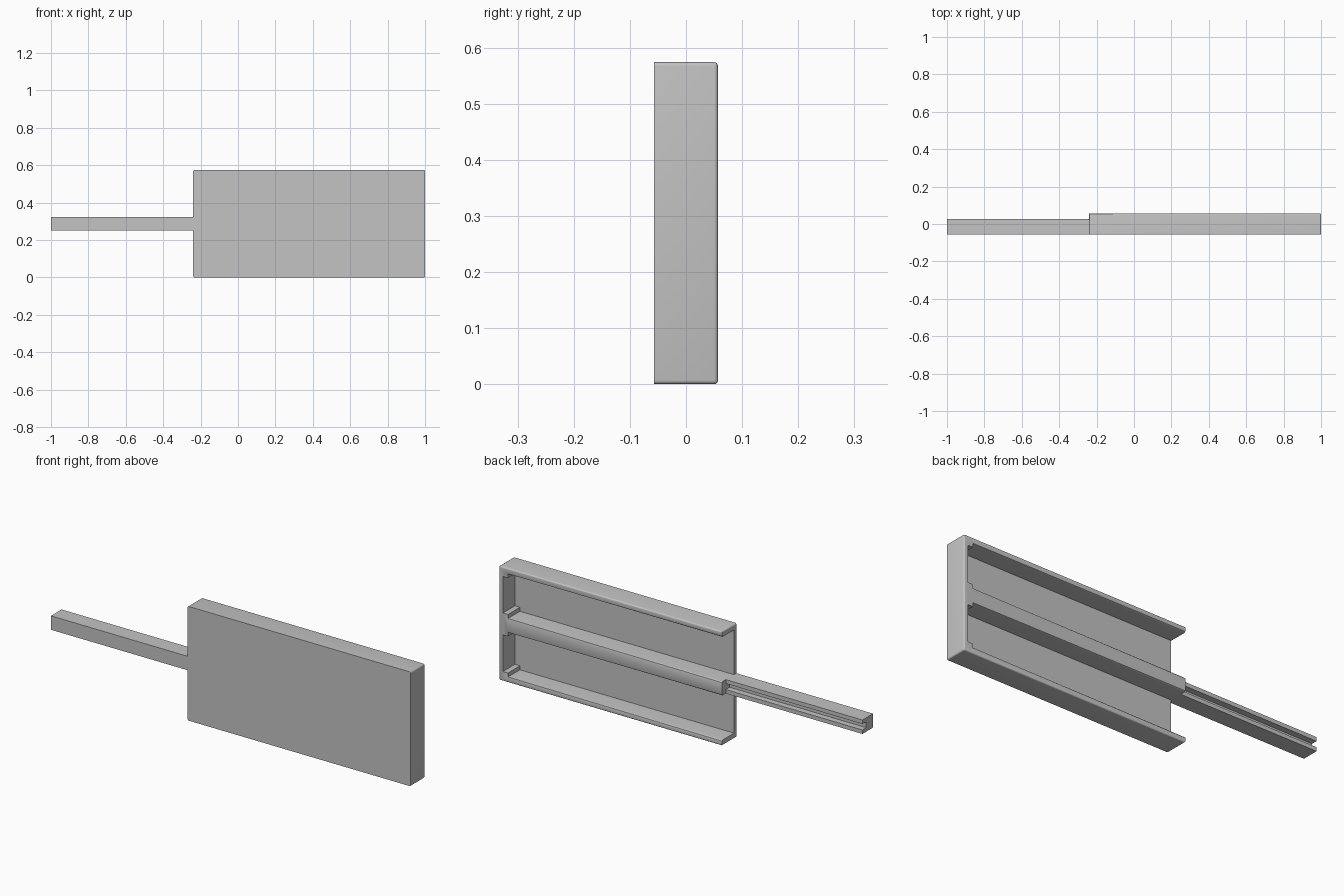
import bpy, bmesh, math

if "Cube" in bpy.data.objects:
    bpy.data.objects.remove(bpy.data.objects["Cube"], do_unlink=True)

LEFT_END, RIGHT_END, STEP = 1.0, -1.0, -0.24
HEIGHT, MID = 0.574, 0.287
FRONT, BACK, FLOOR = -0.057, 0.057, -0.038
TONGUE_BACK, HALF = 0.027, 0.035

grey = bpy.data.materials.new("plain_grey")
grey.use_nodes = True
grey.diffuse_color = (0.55, 0.55, 0.55, 1)
grey.node_tree.nodes["Principled BSDF"].inputs["Base Color"].default_value = (0.55, 0.55, 0.55, 1)


def prism(name, outline, y0, y1):
    """Extrude an (x, z) outline from y0 to y1."""
    bm = bmesh.new()
    face = bm.faces.new([bm.verts.new((x, y0, z)) for x, z in outline])
    moved = bmesh.ops.extrude_face_region(bm, geom=[face])["geom"]
    for v in moved:
        if isinstance(v, bmesh.types.BMVert):
            v.co.y = y1
    bmesh.ops.recalc_face_normals(bm, faces=bm.faces)
    mesh = bpy.data.meshes.new(name)
    bm.to_mesh(mesh)
    bm.free()
    mesh.materials.append(grey)
    obj = bpy.data.objects.new(name, mesh)
    bpy.context.scene.collection.objects.link(obj)
    return obj


def rect(x0, x1, z0, z1):
    return [(x0, z0), (x1, z0), (x1, z1), (x0, z1)]


def cut(obj, cutter):
    """Subtract the cutter, then remove it."""
    mod = obj.modifiers.new("cut", "BOOLEAN")
    mod.operation, mod.solver, mod.object = "DIFFERENCE", "EXACT", cutter
    bpy.context.view_layer.objects.active = obj
    bpy.ops.object.modifier_apply(modifier=mod.name)
    bpy.data.objects.remove(cutter, do_unlink=True)


# Body: slab with two channels open at the back and at one end
body = prism("body", rect(STEP, LEFT_END, 0, HEIGHT), FRONT, BACK)
low, high = 0.028, MID - HALF
notch, shoulder, inset = 0.978, 0.95, 0.02
channel = [(STEP - 0.1, low), (shoulder, low), (shoulder, low + inset), (notch, low + inset),
           (notch, high - inset), (shoulder, high - inset), (shoulder, high), (STEP - 0.1, high)]
for mirrored in (False, True):
    outline = [(x, HEIGHT - z if mirrored else z) for x, z in channel]
    cut(body, prism("channel_cutter", outline, FLOOR, BACK + 0.1))

# Round the rail edges, the closed end and the outer corners
bm = bmesh.new()
bm.from_mesh(body.data)


def near(a, b):
    return abs(a - b) < 0.001


def rounded(edge):
    a, b = (v.co for v in edge.verts)
    if near(a.y, BACK) and near(b.y, BACK):
        return abs(a.x - b.x) > 1 or (near(a.x, LEFT_END) and near(b.x, LEFT_END))
    across = near(a.x, b.x) and near(a.z, b.z)
    return across and (near(a.z, 0) or near(a.z, HEIGHT))


bmesh.ops.bevel(bm, geom=[e for e in bm.edges if rounded(e)], offset=0.007,
                offset_type="OFFSET", segments=4, profile=0.5, affect="EDGES")
bm.to_mesh(body.data)
bm.free()

# Tongue: slim bar with a groove along its back
tongue = prism("tongue", rect(RIGHT_END, STEP, MID - HALF, MID + HALF), FRONT, TONGUE_BACK)
cut(tongue, prism("groove_cutter", rect(RIGHT_END - 0.1, STEP + 0.1, MID - 0.015, MID + 0.015),
                  TONGUE_BACK - 0.03, TONGUE_BACK + 0.1))

# Smooth only the rounded edges
for obj in (body, tongue):
    bpy.ops.object.select_all(action="DESELECT")
    obj.select_set(True)
    bpy.context.view_layer.objects.active = obj
    bpy.ops.object.shade_smooth_by_angle(angle=math.radians(30))
